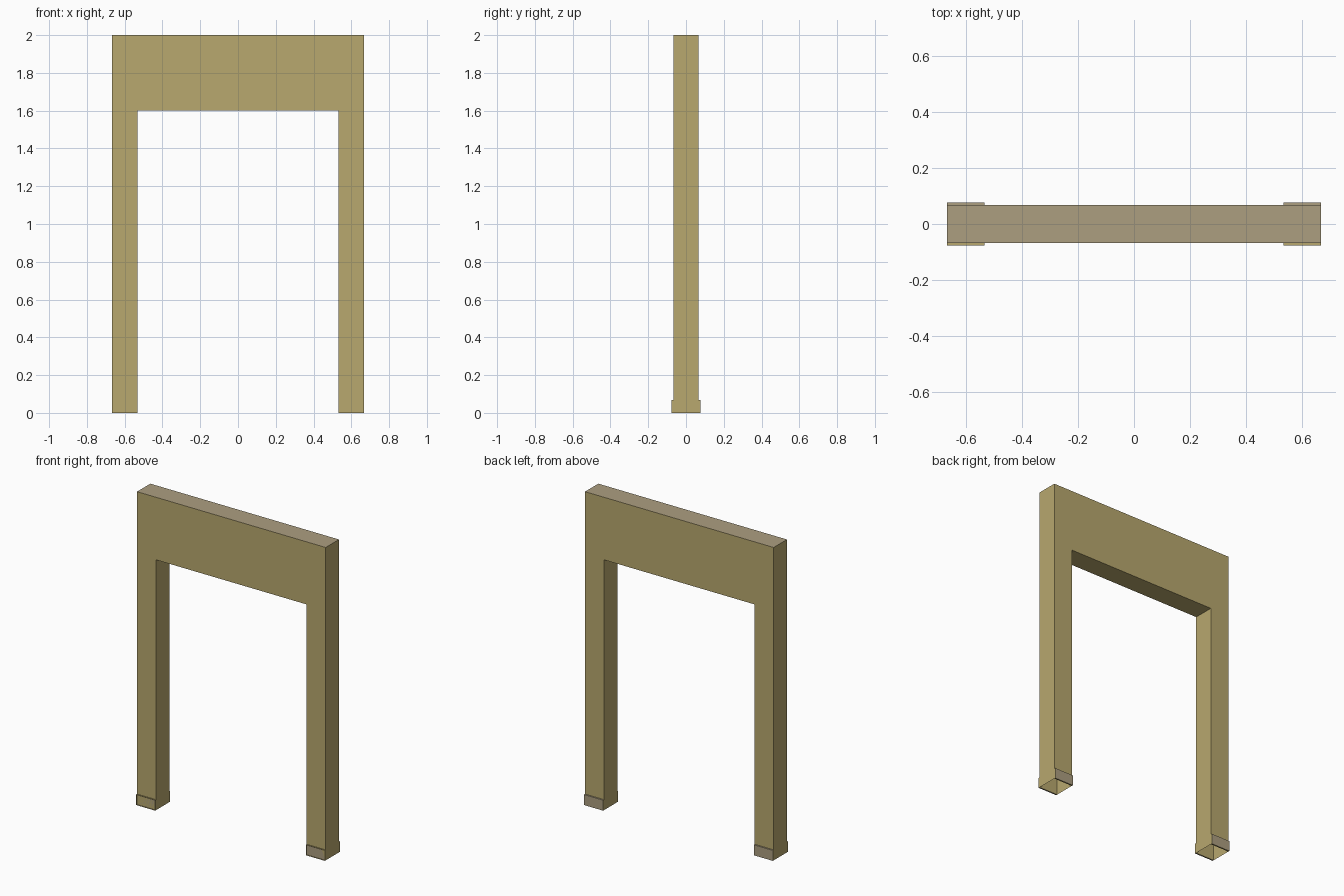
import bpy, bmesh

if "Cube" in bpy.data.objects:
    bpy.data.objects.remove(bpy.data.objects["Cube"])


def material(name, rgb):
    m = bpy.data.materials.new(name)
    m.diffuse_color = (*rgb, 1)
    m.use_nodes = True
    m.node_tree.nodes["Principled BSDF"].inputs["Base Color"].default_value = m.diffuse_color
    return m


WOOD = material("yellow_wood", (0.479, 0.392, 0.156))
GREY = material("greyish_wood", (0.413, 0.342, 0.216))

OUT, INN, D = 0.667, 0.533, 0.067   # outer and inner half width, half depth
FOOT_D, FOOT_H = 0.076, 0.067       # foot plate half depth and height


def finish(bm, name, is_grey, is_removed):
    bmesh.ops.recalc_face_normals(bm, faces=bm.faces)
    bm.normal_update()
    for f in bm.faces:
        f.material_index = 1 if is_grey(f) else 0
    gone = [f for f in bm.faces if is_removed(f)]
    bmesh.ops.delete(bm, geom=gone, context='FACES_ONLY')
    me = bpy.data.meshes.new(name)
    bm.to_mesh(me)
    bm.free()
    me.materials.append(WOOD)
    me.materials.append(GREY)
    ob = bpy.data.objects.new(name, me)
    bpy.context.collection.objects.link(ob)
    return ob


# Door frame: arch profile extruded in depth, grey top, open leg bottoms
profile = [(-OUT, 0), (-INN, 0), (-INN, 1.6), (INN, 1.6),
           (INN, 0), (OUT, 0), (OUT, 2), (-OUT, 2)]
bm = bmesh.new()
face = bm.faces.new([bm.verts.new((x, -D, z)) for x, z in profile])
ext = bmesh.ops.extrude_face_region(bm, geom=[face], use_keep_orig=True)
moved = [g for g in ext["geom"] if isinstance(g, bmesh.types.BMVert)]
bmesh.ops.translate(bm, verts=moved, vec=(0, 2 * D, 0))
finish(bm, "door_frame",
       lambda f: f.normal.z > 0.9,
       lambda f: all(v.co.z < 0.01 for v in f.verts))


# Foot plates: thin slabs on the front and back of each leg
def foot_plate(name, sx, sy):
    bm = bmesh.new()
    bmesh.ops.create_cube(bm, size=1)
    for v in bm.verts:
        v.co.x = sx * (OUT if v.co.x > 0 else INN)
        v.co.y = sy * (FOOT_D if v.co.y > 0 else D)
        v.co.z = FOOT_H if v.co.z > 0 else 0
    finish(bm, name,
           lambda f: f.normal.z > 0.9 or abs(f.normal.y) > 0.9,
           lambda f: f.normal.y * sy < -0.9)


for side, sx in (("left", -1), ("right", 1)):
    for face_name, sy in (("front", -1), ("back", 1)):
        foot_plate(f"{side}_{face_name}_foot_plate", sx, sy)
